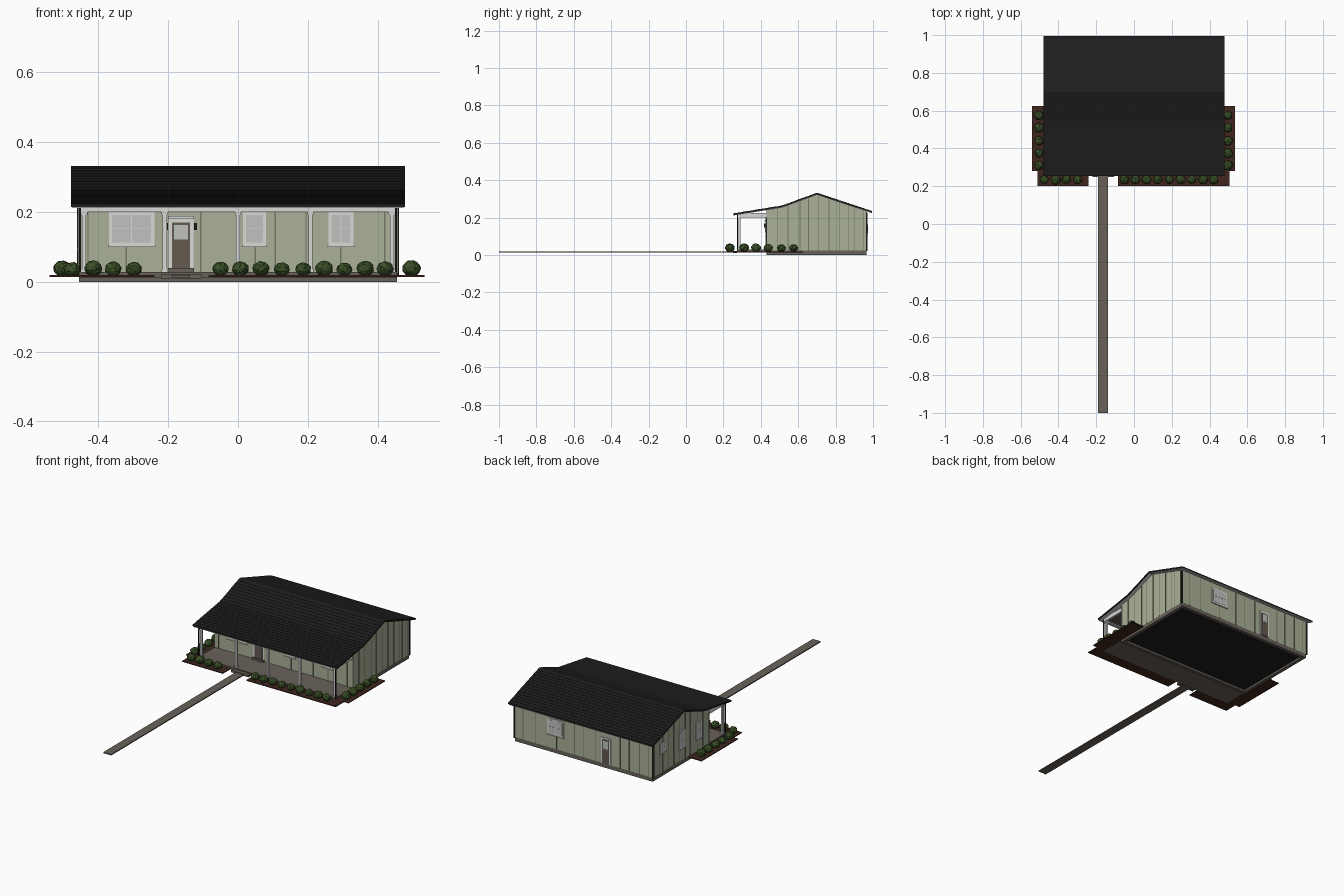
import bpy, bmesh, random
from mathutils import Vector

random.seed(4)
cube = bpy.data.objects.get("Cube")
if cube:
    bpy.data.objects.remove(cube)


def material(name, r, g, b):
    m = bpy.data.materials.new(name)
    m.use_nodes = True
    m.diffuse_color = (r, g, b, 1)
    m.node_tree.nodes["Principled BSDF"].inputs["Base Color"].default_value = (r, g, b, 1)
    return m


SAGE = material("sage siding", .40, .44, .31)
SEAM = material("dark sage batten", .17, .19, .13)
WHITE = material("white trim", .70, .71, .69)
GLASS = material("pale glass", .52, .54, .52)
STONE = material("concrete", .14, .12, .10)
MULCH = material("brown mulch", .05, .02, .013)
LEAF = material("leaf green", .045, .085, .022)
SHADE_LEAF = material("deep leaf green", .02, .04, .01)
ROOF = material("charcoal", .013, .013, .013)
WOOD = material("brown wood", .13, .10, .08)


def finish(name, bm, *mats):
    bmesh.ops.recalc_face_normals(bm, faces=bm.faces)
    mesh = bpy.data.meshes.new(name)
    bm.to_mesh(mesh)
    bm.free()
    for m in mats:
        mesh.materials.append(m)
    obj = bpy.data.objects.new(name, mesh)
    bpy.context.collection.objects.link(obj)
    return obj


def box(name, mat, x0, x1, y0, y1, z0, z1):
    bm = bmesh.new()
    bmesh.ops.create_cube(bm, size=1)
    for v in bm.verts:
        v.co = ((x0 + x1) / 2 + v.co.x * (x1 - x0),
                (y0 + y1) / 2 + v.co.y * (y1 - y0),
                (z0 + z1) / 2 + v.co.z * (z1 - z0))
    return finish(name, bm, mat)


def extrude_x(name, mat, profile, half):
    """Extrude a closed (y, z) outline from -half to +half along x."""
    bm = bmesh.new()
    face = bm.faces.new([bm.verts.new((-half, y, z)) for y, z in profile])
    moved = bmesh.ops.extrude_face_region(bm, geom=[face])["geom"]
    bmesh.ops.translate(bm, vec=(2 * half, 0, 0),
                        verts=[v for v in moved if isinstance(v, bmesh.types.BMVert)])
    return finish(name, bm, mat)


W, FRONT, BACK = .455, .43, .965
RIDGE_LINE = [(.255, .222), (.515, .264), (.70, .332), (.995, .234)]


def roof_z(y):
    for (y0, z0), (y1, z1) in zip(RIDGE_LINE, RIDGE_LINE[1:]):
        if y <= y1:
            return z0 + (z1 - z0) * (y - y0) / (y1 - y0)
    return RIDGE_LINE[-1][1]


def lowered(drop):
    return [(y, z - drop) for y, z in RIDGE_LINE]


# Foundation: hollow concrete skirt with a dark underfloor
for y0, y1, n in ((FRONT, FRONT + .02, "front"), (BACK - .02, BACK, "back")):
    box("foundation_" + n, STONE, -W, W, y0, y1, 0, .024)
for s, n in ((1, "left"), (-1, "right")):
    a, b = sorted((s * W, s * (W - .02)))
    box("foundation_" + n, STONE, a, b, FRONT + .02, BACK - .02, 0, .024)
box("underfloor", ROOF, -W + .02, W - .02, FRONT + .02, BACK - .02, .012, .024)

# Porch floor, step and path
box("porch_floor", STONE, -W, W, .272, FRONT, .012, .028)
box("porch_step", STONE, -.22, -.105, .25, .272, .01, .022)
box("front_path", STONE, -.19, -.138, -1, .25, .012, .018)

# House body with gable ends
top = [(y, roof_z(y) - .011) for y in (BACK, .70, .515, FRONT)]
extrude_x("house_walls", SAGE, [(FRONT, .024), (BACK, .024)] + top, W)

# Roof: lapped shingle courses, with pale soffit under it
courses = []
for (y0, z0), (y1, z1), n in zip(RIDGE_LINE, RIDGE_LINE[1:], (12, 9, 15)):
    rising = z1 > z0
    for i in range(n):
        for t, up in ((i / n, rising), ((i + 1) / n, not rising)):
            courses.append((y0 + (y1 - y0) * t, z0 + (z1 - z0) * t + (.0015 if up else 0)))
extrude_x("shingle_roof", ROOF, courses + lowered(.008)[::-1], .479)
extrude_x("soffit", WHITE, lowered(.008) + lowered(.011)[::-1], .474)

# Porch ceiling, beams and posts
box("porch_ceiling", WOOD, -W + .012, W - .012, .293, FRONT, .206, .210)
box("porch_beam_front", WHITE, -W, W, .278, .293, .2, .217)
for s, n in ((1, "left"), (-1, "right")):
    a, b = sorted((s * W, s * (W - .012)))
    box("porch_beam_" + n, WHITE, a, b, .293, FRONT, .2, .224)
    # Downspouts at the corners
    a, b = sorted((s * W, s * (W - .005)))
    box("front_downspout_" + n, ROOF, a, b, .272, .278, .02, .215)
    a, b = sorted((s * W, s * (W + .006)))
    box("rear_downspout_" + n, ROOF, a, b, BACK - .002, BACK + .005, .02, .226)
for x in (-.441, -.21, 0, .208, .441):
    box("porch_post", WHITE, x - .006, x + .006, .28, .292, .028, .2)
    for z in (.028, .192):
        box("post_collar", WHITE, x - .009, x + .009, .277, .295, z, z + .008)


def panel(name, mat, wall, u0, u1, z0, z1, depth):
    """Thin plate standing off one wall; u runs along that wall."""
    if wall == "front":
        return box(name, mat, u0, u1, FRONT - depth, FRONT, z0, z1)
    if wall == "back":
        return box(name, mat, u0, u1, BACK, BACK + depth, z0, z1)
    if wall == "left":
        return box(name, mat, W, W + depth, u0, u1, z0, z1)
    return box(name, mat, -W - depth, -W, u0, u1, z0, z1)


# Siding battens
for wall, z1, spots in (
        ("front", .212, (-.43, -.32, -.107, .05, .107, .195, .295, .42)),
        ("back", .226, (-.43, -.37, -.3, -.24, -.08, 0, .06, .18, .32, .4))):
    for x in spots:
        panel(wall + "_batten", SEAM, wall, x - .002, x + .002, .024, z1, .002)
for wall in ("left", "right"):
    for y in (.49, .545, .61, .655, .71, .765, .82, .87, .90, .95):
        panel(wall + "_batten", SEAM, wall, y - .002, y + .002, .024, roof_z(y) - .013, .002)
    panel(wall + "_corner_trim", SAGE, wall, FRONT, FRONT + .008, .024, .235, .003)


def window(wall, u, z0, z1, width, mullions=1):
    h = width / 2
    panel(wall + "_window_frame", WHITE, wall, u - h, u + h, z0, z1, .004)
    panes = mullions + 1
    step = (width - .016) / panes
    mid = (z0 + z1) / 2
    for i in range(panes):
        a = u - h + .008 + i * step
        for lo, hi in ((z0 + .008, mid - .001), (mid + .001, z1 - .008)):
            panel(wall + "_window_pane", GLASS, wall, a + .001, a + step - .001, lo, hi, .005)
    panel(wall + "_window_sill", WHITE, wall, u - h - .003, u + h + .003, z0 - .004, z0, .007)


def door(wall, u, z0, z1, width):
    h = width / 2
    panel(wall + "_door_frame", WHITE, wall, u - h, u + h, z0, z1, .004)
    panel(wall + "_door", WOOD, wall, u - h + .009, u + h - .009, z0, z1 - .01, .006)
    panel(wall + "_door_glass", GLASS, wall, u - h + .015, u + h - .015,
          z0 + (z1 - z0) * .58, z1 - .017, .007)


window("front", -.305, .104, .2, .13)
window("front", .047, .104, .2, .066, 0)
window("front", .295, .104, .2, .072)
window("back", .185, .105, .2, .11)
window("right", .53, .095, .2, .055, 0)
window("right", .69, .095, .2, .055, 0)
window("right", .87, .14, .2, .05, 0)
door("front", -.163, .04, .18, .07)
door("back", -.148, .026, .18, .062)
panel("door_header", WHITE, "front", -.2, -.126, .18, .188, .009)
panel("door_sill", STONE, "front", -.2, -.126, .028, .04, .012)

# Lanterns beside the front door
for x in (-.204, -.122):
    box("door_lantern", ROOF, x - .004, x + .004, FRONT - .012, FRONT, .148, .168)

# Planting beds
for x0, x1, y0, y1 in ((-.54, -W, .28, .625), (W, .535, .28, .625),
                       (-.51, -.24, .2, .28), (-.085, .505, .2, .28)):
    box("mulch_bed", MULCH, x0, x1, y0, y1, .014, .019)


def bush(x, y, r):
    bm = bmesh.new()
    bmesh.ops.create_icosphere(bm, subdivisions=3, radius=r)
    for v in bm.verts:
        v.co *= random.uniform(.92, 1.06)
        v.co.z *= .88
        v.co += Vector((x, y, .016 + r * .88))
    for f in bm.faces:
        f.material_index = int(random.random() < .3)
    finish("bush", bm, LEAF, SHADE_LEAF)


for x in (-.475, -.415, -.358, -.298, -.05, .007, .066, .126, .187, .247, .305, .365, .422):
    bush(x, .235, random.uniform(.022, .026))
for y in (.31, .375, .44, .51, .575):
    bush(-.503, y, random.uniform(.022, .026))
    bush(.497, y, random.uniform(.022, .026))
